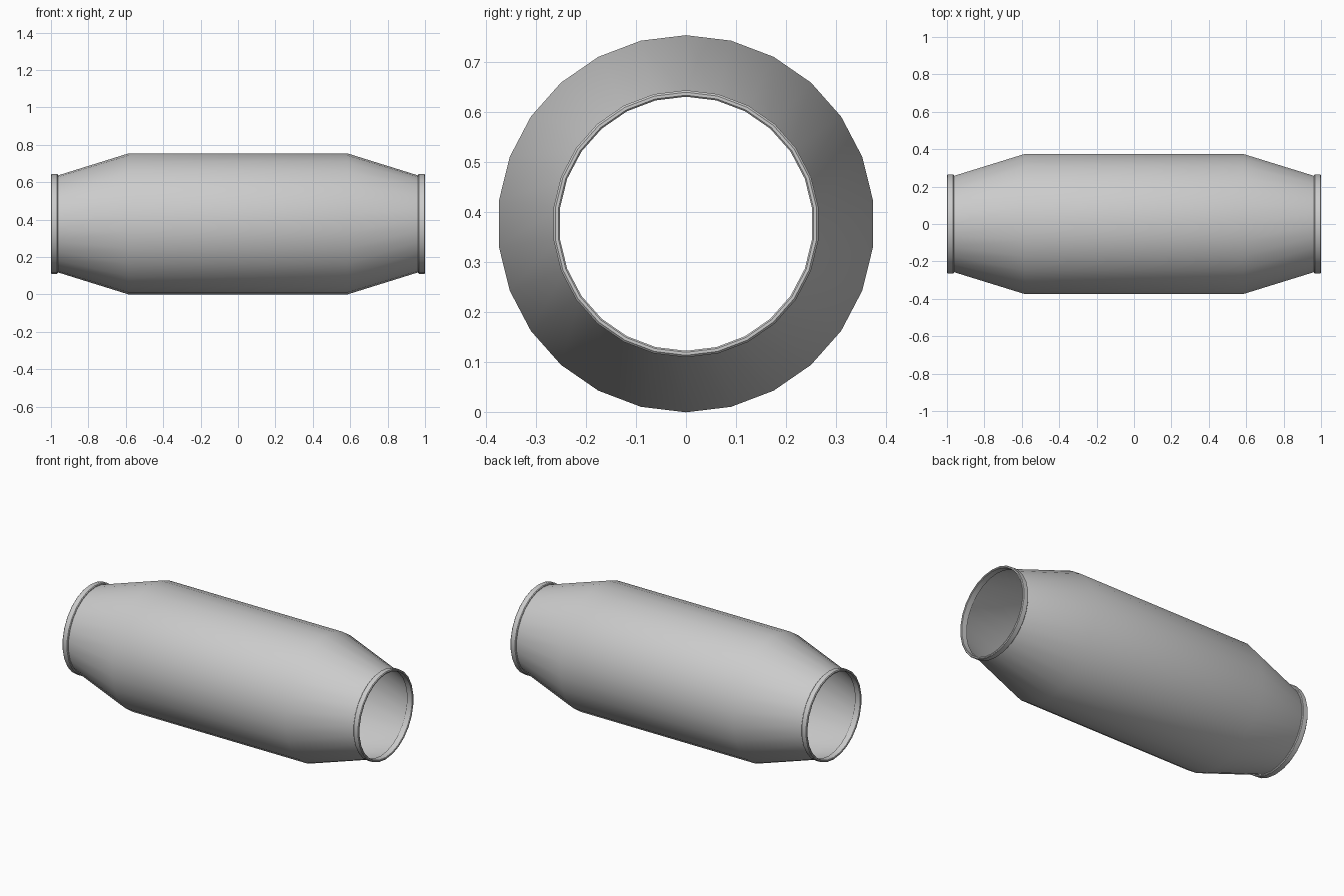
import bpy, math

if "Cube" in bpy.data.objects:
    bpy.data.objects.remove(bpy.data.objects["Cube"])

SIDES = 26
CENTRE_Z = 0.377


def lathe(name, profile, closed):
    """Revolve (x, radius) points around the long axis."""
    verts, faces = [], []
    for x, r in profile:
        for i in range(SIDES):
            a = 2 * math.pi * i / SIDES
            verts.append((x, r * math.sin(a), CENTRE_Z + r * math.cos(a)))
    n = len(profile)
    for j in range(n if closed else n - 1):
        k = (j + 1) % n
        for i in range(SIDES):
            i2 = (i + 1) % SIDES
            faces.append((j * SIDES + i, j * SIDES + i2,
                          k * SIDES + i2, k * SIDES + i))
    mesh = bpy.data.meshes.new(name)
    mesh.from_pydata(verts, [], faces)
    obj = bpy.data.objects.new(name, mesh)
    bpy.context.collection.objects.link(obj)
    bpy.ops.object.select_all(action='DESELECT')
    obj.select_set(True)
    bpy.context.view_layer.objects.active = obj
    bpy.ops.object.mode_set(mode='EDIT')
    bpy.ops.mesh.select_all(action='SELECT')
    bpy.ops.mesh.normals_make_consistent(inside=False)
    bpy.ops.object.mode_set(mode='OBJECT')
    bpy.ops.object.shade_smooth_by_angle(angle=math.radians(30))
    return obj


# open tube body, tapered at both ends
lathe("body", [(-0.97, 0.257), (-0.585, 0.377), (0.585, 0.377), (0.97, 0.257)], False)

# end collars with slightly chamfered rims
for name, s in (("left_collar", -1), ("right_collar", 1)):
    lathe(name, [(s * 0.963, 0.254), (s * 0.963, 0.263), (s * 0.967, 0.267),
                 (s * 0.996, 0.267), (s * 1.0, 0.263), (s * 1.0, 0.257),
                 (s * 0.997, 0.254)], True)
